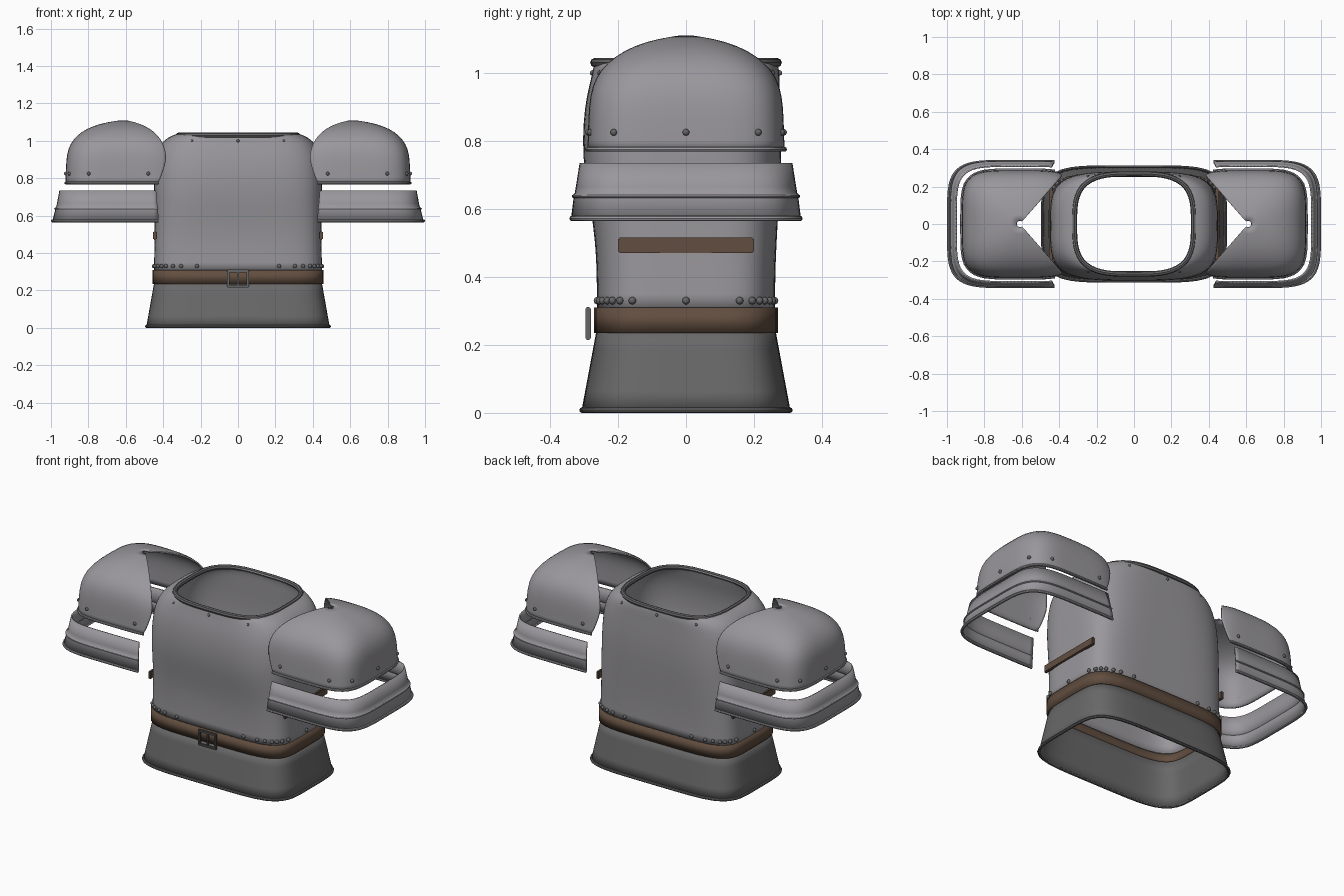
import bpy, bmesh, math
from mathutils import Vector

if "Cube" in bpy.data.objects:
    bpy.data.objects.remove(bpy.data.objects["Cube"], do_unlink=True)


def material(name, r, g, b):
    m = bpy.data.materials.new(name)
    m.use_nodes = True
    m.diffuse_color = (r, g, b, 1)
    m.node_tree.nodes["Principled BSDF"].inputs["Base Color"].default_value = (r, g, b, 1)
    return m


STEEL = material("steel grey", 0.32, 0.31, 0.33)
CLOTH = material("dark grey cloth", 0.14, 0.14, 0.14)
LEATHER = material("brown leather", 0.12, 0.075, 0.05)
IRON = material("dark iron", 0.13, 0.13, 0.135)
SHOULDER_X = 0.61


def rounded(angle, hx, hy, n, cx=0, cy=0, z=0):
    """Point on a rounded rectangle in the given polar direction."""
    c, s = math.cos(angle), math.sin(angle)
    r = (abs(c / hx) ** n + abs(s / hy) ** n) ** (-1 / n)
    return Vector((cx + r * c, cy + r * s, z))


def ring(section, sweep=None, cx=0, count=72):
    """Section is z, hx, hy, n, cy; sweep is the half angle of an open arc."""
    z, hx, hy, n, cy = section
    if sweep is None:
        # denser near the corners: step evenly along an ellipse of the same ratio
        angles = [math.atan2(hy * math.sin(t), hx * math.cos(t))
                  for t in (math.tau * i / count for i in range(count))]
    else:
        angles = [sweep * (2 * i / count - 1) for i in range(count + 1)]
    return [rounded(a, hx, hy, n, cx, cy, z) for a in angles]


def finish(obj, mat):
    obj.data.materials.append(mat)
    bpy.ops.object.select_all(action='DESELECT')
    obj.select_set(True)
    bpy.context.view_layer.objects.active = obj
    bpy.ops.object.shade_smooth_by_angle(angle=math.radians(40))
    return obj


def mesh_object(name, bm, mat):
    me = bpy.data.meshes.new(name)
    bmesh.ops.recalc_face_normals(bm, faces=bm.faces)
    bm.to_mesh(me)
    bm.free()
    obj = bpy.data.objects.new(name, me)
    bpy.context.collection.objects.link(obj)
    return finish(obj, mat)


def shell(name, rings, closed, mat, thickness, subdivide=True):
    """Skin a stack of rings into a sheet with thickness."""
    bm = bmesh.new()
    rows = [[bm.verts.new(p) for p in r] for r in rings]
    for a, b in zip(rows, rows[1:]):
        for i in range(len(a) if closed else len(a) - 1):
            j = (i + 1) % len(a)
            bm.faces.new((a[i], a[j], b[j], b[i]))
    obj = mesh_object(name, bm, mat)
    if subdivide:
        obj.modifiers.new("smooth", 'SUBSURF').levels = 1
        obj.modifiers["smooth"].render_levels = 1
    solid = obj.modifiers.new("thickness", 'SOLIDIFY')
    solid.thickness = thickness
    solid.offset = -1
    return obj


def tube(name, points, radius, closed, mat):
    cu = bpy.data.curves.new(name, 'CURVE')
    cu.dimensions = '3D'
    cu.bevel_depth = radius
    cu.bevel_resolution = 2
    cu.use_fill_caps = True
    sp = cu.splines.new('POLY')
    sp.points.add(len(points) - 1)
    for p, co in zip(sp.points, points):
        p.co = (*co, 1)
    sp.use_cyclic_u = closed
    obj = bpy.data.objects.new(name, cu)
    bpy.context.collection.objects.link(obj)
    bpy.ops.object.select_all(action='DESELECT')
    obj.select_set(True)
    bpy.context.view_layer.objects.active = obj
    bpy.ops.object.convert(target='MESH')
    return finish(bpy.context.object, mat)


def rivets(name, points, radius):
    bm = bmesh.new()
    for p in points:
        new = bmesh.ops.create_uvsphere(bm, u_segments=10, v_segments=8, radius=radius)
        bmesh.ops.translate(bm, verts=new["verts"], vec=p)
    return mesh_object(name, bm, IRON)


def box(name, size, centre, mat, bevel=0.004):
    bm = bmesh.new()
    bmesh.ops.create_cube(bm, size=1)
    bmesh.ops.scale(bm, verts=bm.verts, vec=size)
    bmesh.ops.translate(bm, verts=bm.verts, vec=centre)
    bmesh.ops.bevel(bm, geom=bm.edges[:], offset=bevel, segments=2, affect='EDGES')
    return mesh_object(name, bm, mat)


def mirrored(obj):
    m = obj.modifiers.new("other side", 'MIRROR')
    m.use_axis = (True, False, False)
    m.mirror_object = None
    return obj


# Breastplate and backplate: z, hx, hy, roundness, cy
torso = [(0.30, 0.450, 0.262, 5, 0), (0.40, 0.447, 0.262, 5, 0),
         (0.50, 0.445, 0.266, 5, 0), (0.60, 0.446, 0.276, 4.6, -0.004),
         (0.70, 0.448, 0.288, 4.2, -0.01), (0.80, 0.450, 0.293, 3.9, -0.012),
         (0.90, 0.445, 0.288, 3.6, -0.01), (0.96, 0.425, 0.28, 3.5, -0.005),
         (1.00, 0.400, 0.275, 3.4, 0), (1.03, 0.355, 0.270, 3.3, 0),
         (1.04, 0.312, 0.262, 3.3, 0)]
shell("torso_plate", [ring(s) for s in torso], True, STEEL, 0.01)
tube("neck_rim", ring((1.03, 0.318, 0.268, 3.3, 0)), 0.014, True, IRON)

# Skirt with hem
shell("skirt", [ring((0.25, 0.447, 0.262, 5, 0)), ring((0.12, 0.470, 0.286, 5, 0)),
                ring((0.008, 0.490, 0.307, 5, 0))], True, CLOTH, 0.008)
tube("skirt_hem", ring((0.008, 0.489, 0.306, 5, 0)), 0.008, True, CLOTH)

# Belt and buckle
shell("belt", [ring((z, 0.456, 0.271, 5, 0)) for z in (0.235, 0.31)], True, LEATHER, 0.012, False)
for s in (-1, 1):
    box("buckle_side", (0.014, 0.016, 0.095), (s * 0.053, -0.288, 0.263), IRON)
    box("buckle_bar", (0.12, 0.016, 0.014), (0, -0.288, 0.263 + s * 0.041), IRON)
box("buckle_prong", (0.012, 0.014, 0.085), (0, -0.286, 0.263), IRON)

# Side straps
mirrored(box("side_strap", (0.018, 0.4, 0.045), (0.445, 0, 0.493), LEATHER))

# Waist and collar rivets
waist = []
for x, y in ((0.45, 0), (0.449, 0.16), (0.44, 0.2), (0.425, 0.225), (0.405, 0.243),
             (0.36, 0.254), (0.31, 0.259), (0.22, 0.261)):
    for sx in (-1, 1):
        for sy in ((-1, 1) if y else (1,)):
            waist.append(rounded(math.atan2(sy * y, sx * x), 0.45, 0.262, 5, z=0.33))
rivets("waist_rivets", waist, 0.011)
rivets("collar_rivets", [(x, s * (0.275 - abs(x) * 0.09), 1.0)
                         for x in (-0.245, 0, 0.245) for s in (-1, 1)], 0.008)

# Shoulder domes, notched on the inner side: z, hx, hy, roundness
dome = [(0.77, 0.312, 0.290, 4.5), (0.83, 0.311, 0.288, 4.5), (0.90, 0.308, 0.286, 4.3),
        (0.96, 0.298, 0.277, 4), (1.01, 0.270, 0.252, 3.7), (1.05, 0.225, 0.207, 3.3),
        (1.08, 0.165, 0.152, 2.9), (1.10, 0.090, 0.085, 2.4), (1.11, 0.018, 0.018, 2)]


def dome_sweep(z):
    return math.radians(131 - 8 * max(0, (0.9 - z) / 0.13))


mirrored(shell("shoulder_dome", [ring((*s, 0), dome_sweep(s[0]), SHOULDER_X) for s in dome],
               False, STEEL, 0.008))
mirrored(tube("shoulder_rim", ring((0.775, 0.312, 0.290, 4.5, 0), dome_sweep(0.775), SHOULDER_X),
              0.007, False, STEEL))
studs = [(0.311, 0)] + [(x, s * y) for x, y in ((0.295, 0.215), (0.19, 0.283), (-0.13, 0.285))
                        for s in (-1, 1)]
mirrored(rivets("shoulder_rivets", [rounded(math.atan2(y, x), 0.311, 0.288, 4.5, SHOULDER_X, 0, 0.825)
                                    for x, y in studs], 0.010))

# Upper arm bands, open on the inner side
band = [(0.735, 0.345, 0.313), (0.665, 0.358, 0.324), (0.647, 0.362, 0.327),
        (0.640, 0.370, 0.334), (0.630, 0.368, 0.331), (0.572, 0.382, 0.338)]
sweep = math.radians(119)
mirrored(shell("arm_band", [ring((*s, 4.8, 0), sweep, SHOULDER_X) for s in band],
               False, STEEL, 0.008, False))
for name, z, hx, hy, r in (("arm_band_rim", 0.572, 0.382, 0.335, 0.008),
                           ("arm_band_ridge", 0.637, 0.368, 0.331, 0.005)):
    mirrored(tube(name, ring((z, hx, hy, 4.8, 0), sweep, SHOULDER_X), r, False, STEEL))
